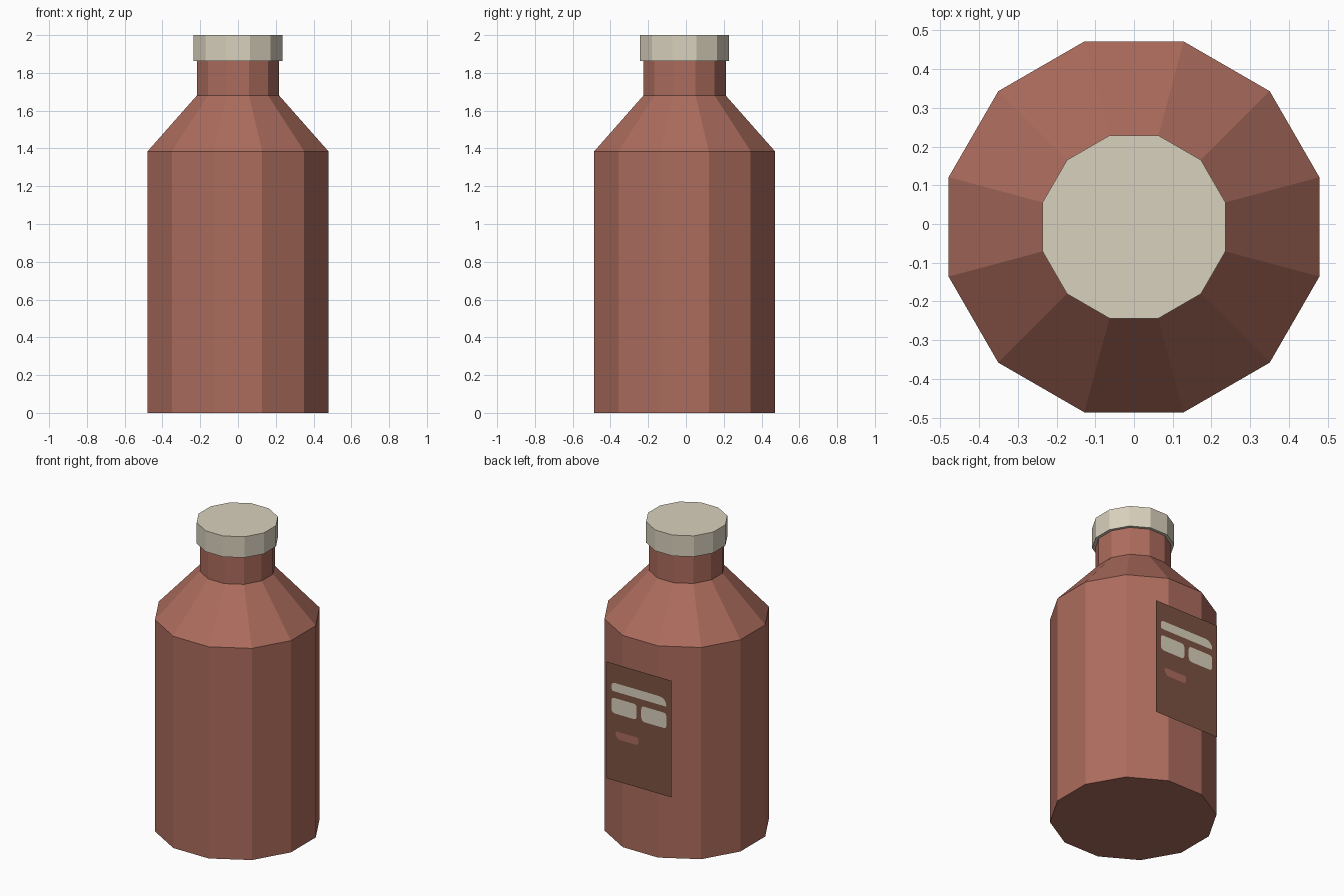
import bpy, bmesh
from math import cos, sin, pi

cube = bpy.data.objects.get("Cube")
if cube:
    bpy.data.objects.remove(cube)

SIDES = 12
AXIS_Y = -0.0075


def material(name, srgb):
    linear = [((c / 255 + 0.055) / 1.055) ** 2.4 for c in srgb] + [1]
    mat = bpy.data.materials.new(name)
    mat.use_nodes = True
    mat.diffuse_color = linear
    bsdf = mat.node_tree.nodes["Principled BSDF"]
    bsdf.inputs["Base Color"].default_value = linear
    bsdf.inputs["Roughness"].default_value = 0.8
    return mat


def add_object(name, bm, mat):
    mesh = bpy.data.meshes.new(name)
    bm.to_mesh(mesh)
    bm.free()
    mesh.materials.append(mat)
    obj = bpy.data.objects.new(name, mesh)
    bpy.context.collection.objects.link(obj)
    return obj


def lathe(name, profile, mat):
    """Closed flat-sided solid from (apothem, height) pairs, flats facing the axes."""
    bm = bmesh.new()
    rings = []
    for apothem, z in profile:
        r = apothem / cos(pi / SIDES)
        angles = [(i + 0.5) * 2 * pi / SIDES for i in range(SIDES)]
        rings.append([bm.verts.new((r * cos(a), AXIS_Y + r * sin(a), z)) for a in angles])
    for low, high in zip(rings, rings[1:]):
        for i in range(SIDES):
            j = (i + 1) % SIDES
            bm.faces.new((low[i], low[j], high[j], high[i]))
    bm.faces.new(rings[0][::-1])
    bm.faces.new(rings[-1])
    return add_object(name, bm, mat)


def panel(name, left, right, top, bottom, y, mat, radii=(0, 0, 0, 0)):
    """Flat panel facing +y; radii run top-right, top-left, bottom-left, bottom-right as seen from behind."""
    bm = bmesh.new()
    corners = [(right, top, 1, 1), (left, top, -1, 1), (left, bottom, -1, -1), (right, bottom, 1, -1)]
    verts = []
    for k, ((u, z, su, sz), r) in enumerate(zip(corners, radii)):
        steps = 5 if r else 1
        for s in range(steps):
            a = (k + s / 4) * pi / 2
            du = r * (cos(a) - su)
            dz = r * (sin(a) - sz)
            if not r:
                du = dz = 0
            verts.append(bm.verts.new((-(u + du), y, z + dz)))
    face = bm.faces.new(verts)
    face.normal_update()
    if face.normal.y < 0:
        face.normal_flip()
    return add_object(name, bm, mat)


clay = material("clay red", (172, 108, 93))
cream = material("cream", (217, 209, 189))
brown = material("dark brown", (124, 83, 66))

# Bottle body with sloped shoulder and neck
lathe("bottle_body", [(0.4785, 0), (0.4785, 1.385), (0.218, 1.68), (0.218, 1.87)], clay)

# Cap overhanging the neck
lathe("bottle_cap", [(0.236, 1.863), (0.236, 2)], cream)

# Flat label on the back, with painted shapes
LABEL_Y = 0.484
PAINT_Y = LABEL_Y + 0.0015
panel("label", -0.235, 0.235, 1.19, 0.427, LABEL_Y, brown)
panel("label_top_bar", -0.198, 0.198, 1.067, 1.011, PAINT_Y, cream, (0.05, 0.02, 0.012, 0.008))
for side, left in (("left", -0.2), ("right", 0.016)):
    panel("label_block_" + side, left, left + 0.182, 0.968, 0.867, PAINT_Y, cream,
          (0.02, 0.02, 0.025, 0.02))
panel("label_red_mark", -0.17, -0.003, 0.753, 0.703, PAINT_Y, clay, (0.015, 0.012, 0.035, 0.022))
